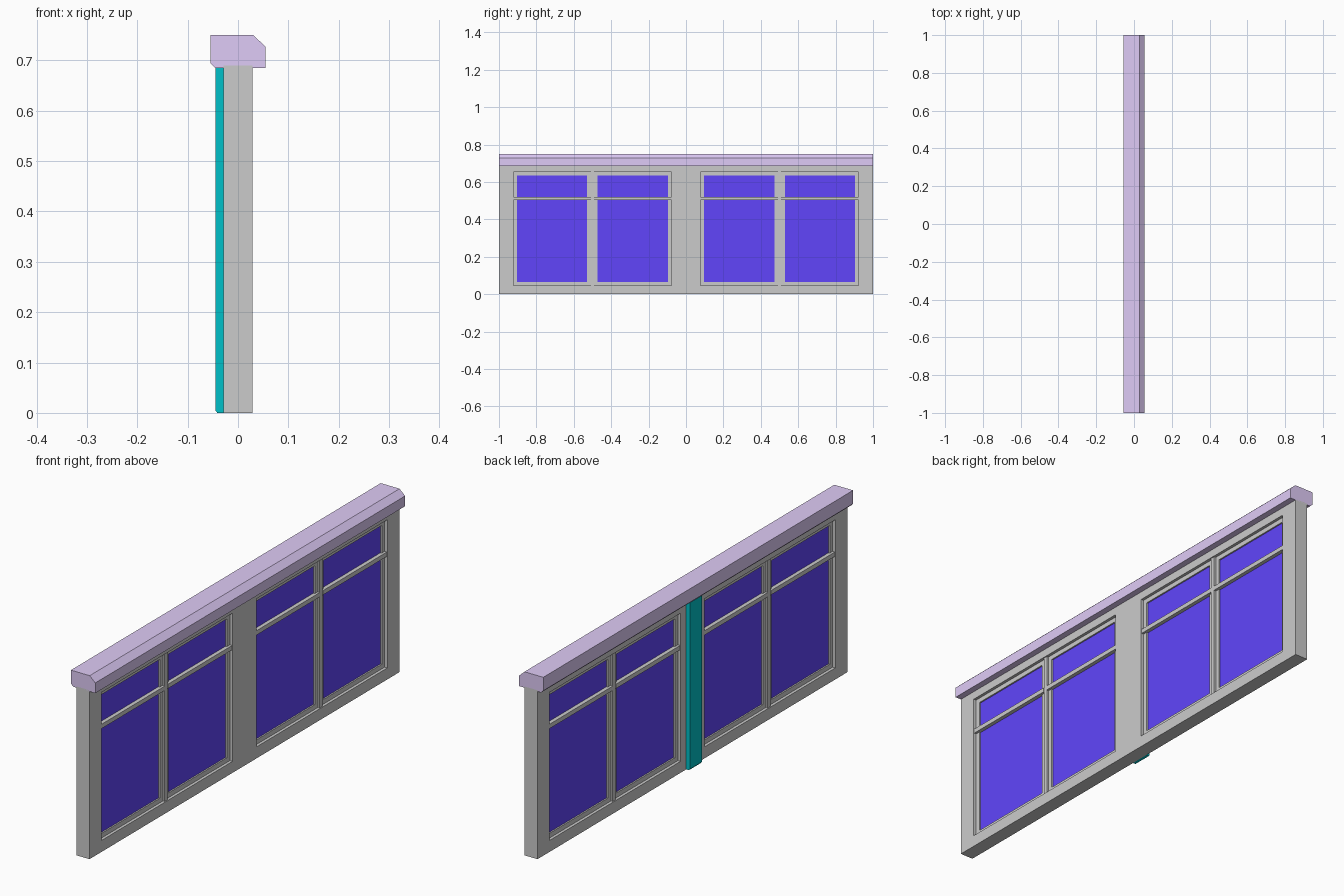
import bpy, bmesh

if "Cube" in bpy.data.objects:
    bpy.data.objects.remove(bpy.data.objects["Cube"])


def material(name, rgb):
    m = bpy.data.materials.new(name)
    m.diffuse_color = (*rgb, 1)
    m.use_nodes = True
    m.node_tree.nodes["Principled BSDF"].inputs["Base Color"].default_value = m.diffuse_color
    return m


purple = material("purple", (0.74, 0.60, 0.93))
teal = material("teal", (0.0, 0.53, 0.58))
blue = material("blue", (0.12, 0.06, 0.97))


def mesh_object(name, verts, faces, mat=None):
    me = bpy.data.meshes.new(name)
    me.from_pydata(verts, [], faces)
    bm = bmesh.new()
    bm.from_mesh(me)
    bmesh.ops.recalc_face_normals(bm, faces=bm.faces)
    bm.to_mesh(me)
    bm.free()
    ob = bpy.data.objects.new(name, me)
    bpy.context.collection.objects.link(ob)
    if mat:
        me.materials.append(mat)
    return ob


def prism(name, profile, y0, y1, mat=None):
    """Extrude an (x, z) profile along y."""
    n = len(profile)
    verts = [(x, y, z) for y in (y0, y1) for x, z in profile]
    faces = [tuple(range(n)), tuple(range(n, 2 * n))]
    faces += [(i, (i + 1) % n, n + (i + 1) % n, n + i) for i in range(n)]
    return mesh_object(name, verts, faces, mat)


def box(name, d, y0, y1, z0, z1, mat=None):
    """Box of half depth d, centred on x = 0."""
    return prism(name, [(-d, z0), (d, z0), (d, z1), (-d, z1)], y0, y1, mat)


def ring(name, d, y0, y1, z0, z1, w):
    """Rectangular mitred frame of half depth d and bar width w."""
    verts = []
    for x in (-d, d):
        for o in (0, w):
            verts += [(x, y0 + o, z0 + o), (x, y1 - o, z0 + o),
                      (x, y1 - o, z1 - o), (x, y0 + o, z1 - o)]
    faces = []
    for a, b in ((0, 4), (4, 12), (12, 8), (8, 0)):
        for i in range(4):
            j = (i + 1) % 4
            faces.append((a + i, a + j, b + j, b + i))
    return mesh_object(name, verts, faces)


# Wall with two window openings
wall = box("wall", 0.029, -1, 1, 0, 0.69)
for s in (-1, 1):
    y0, y1 = sorted((s * 0.077, s * 0.923))
    cutter = box("opening_cutter", 0.1, y0, y1, 0.047, 0.652)
    cutter.hide_render = True
    cutter.hide_viewport = True
    mod = wall.modifiers.new("opening", 'BOOLEAN')
    mod.object = cutter
    mod.operation = 'DIFFERENCE'
    mod.solver = 'EXACT'

# Coping along the top
prism("coping", [(-0.045, 0.685), (0.055, 0.685), (0.055, 0.727), (0.03, 0.75),
                 (-0.055, 0.75), (-0.055, 0.695)], -1, 1, purple)

# Pilaster on the back, chamfered at its foot
prism("pilaster", [(-0.029, 0), (-0.041, 0), (-0.045, 0.005),
                   (-0.045, 0.686), (-0.029, 0.686)], -0.04, 0.04, teal)

# Windows: centre mullion, two framed lights, transom bars and glass
for c in (-0.5, 0.5):
    box("mullion", 0.025, c - 0.009, c + 0.009, 0.047, 0.652)
    for y0, y1 in ((c - 0.423, c - 0.009), (c + 0.009, c + 0.423)):
        ring("sash_frame", 0.017, y0, y1, 0.047, 0.652, 0.019)
        box("transom_bar", 0.027, y0, y1, 0.502, 0.52)
        box("glass", 0.011, y0 + 0.015, y1 - 0.015, 0.06, 0.64, blue)
